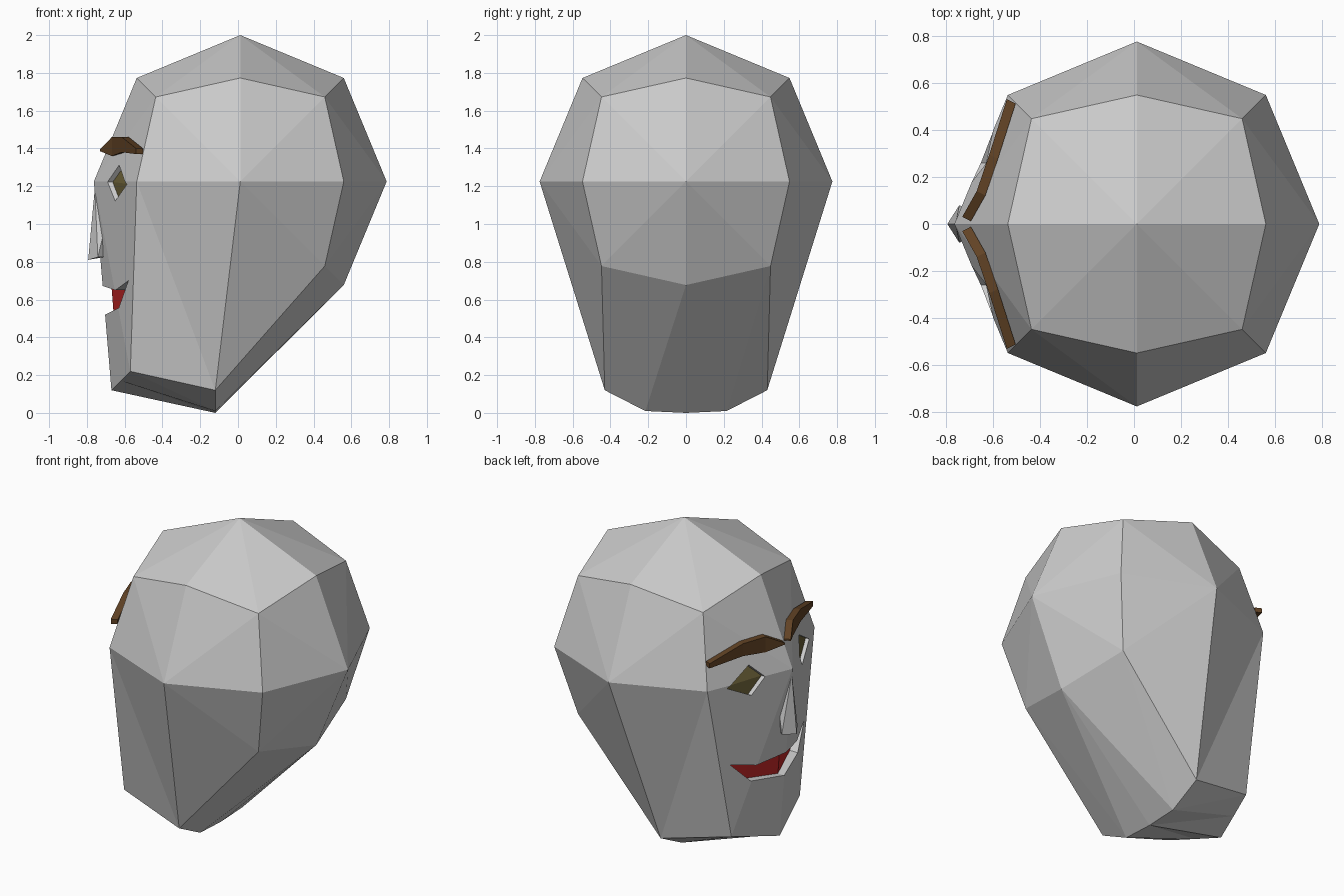
import bpy, bmesh
from mathutils import Vector

if "Cube" in bpy.data.objects:
    bpy.data.objects.remove(bpy.data.objects["Cube"])


def make_object(name, bm, colour=None):
    mesh = bpy.data.meshes.new(name)
    bm.to_mesh(mesh)
    bm.free()
    ob = bpy.data.objects.new(name, mesh)
    bpy.context.collection.objects.link(ob)
    if colour:
        mat = bpy.data.materials.new(name + "_colour")
        mat.diffuse_color = (*colour, 1)
        mat.use_nodes = True
        mat.node_tree.nodes["Principled BSDF"].inputs["Base Color"].default_value = mat.diffuse_color
        mesh.materials.append(mat)
    return ob


# Head: rounded cube whose underside is pulled down into a jaw
JAW = {(0, 1): (-.12, .43, .12), (0, .5): (-.12, .215, .01), (0, 0): (-.12, 0, 0),
       (-1, 1): (-.57, .35, .22), (-1, .5): (-.62, .177, .17), (-1, 0): (-.67, 0, .12)}
bm = bmesh.new()
bmesh.ops.create_cube(bm, size=2)
bmesh.ops.subdivide_edges(bm, edges=bm.edges[:], cuts=1, use_grid_fill=True)
across = [e for e in bm.edges
          if all(v.co.z < -.9 and v.co.x < .5 for v in e.verts)
          and abs(e.verts[0].co.x - e.verts[1].co.x) < .1]
bmesh.ops.subdivide_edges(bm, edges=across, cuts=1)
for v in bm.verts:
    key = (round(v.co.x), round(abs(v.co.y), 1))
    if v.co.z < -.9 and key in JAW:
        x, y, z = JAW[key]
        v.co = (x, y if v.co.y > 0 else -y, z)
    else:
        v.co = v.co.normalized() * .775 + Vector((.012, 0, 1.225))
bmesh.ops.triangulate(bm, faces=bm.faces[:])
bmesh.ops.recalc_face_normals(bm, faces=bm.faces[:])
head = make_object("head", bm)


def sheet(points, faces, shift):
    bm = bmesh.new()
    verts = [bm.verts.new((x + shift, y, z)) for x, y, z in points]
    for f in faces:
        face = bm.faces.new([verts[i] for i in f])
        face.normal_update()
        if face.normal.x > 0:
            face.normal_flip()
    return bm


def recess(name, points, faces, depth, colour):
    """Cut a hollow into the face and line its floor with a coloured sheet."""
    bm = sheet(points, faces, depth)
    ext = bmesh.ops.extrude_face_region(bm, geom=bm.faces[:], use_keep_orig=True)
    moved = [g for g in ext["geom"] if isinstance(g, bmesh.types.BMVert)]
    bmesh.ops.translate(bm, verts=moved, vec=(-.2, 0, 0))
    bmesh.ops.recalc_face_normals(bm, faces=bm.faces[:])
    cutter = make_object(name + "_cutter", bm)
    cutter.hide_render = True
    mod = head.modifiers.new(name, "BOOLEAN")
    mod.operation = "DIFFERENCE"
    mod.solver = "EXACT"
    mod.object = cutter
    bpy.context.view_layer.objects.active = head
    bpy.ops.object.modifier_apply(modifier=mod.name)
    bpy.data.objects.remove(cutter)
    make_object(name, sheet(points, faces, depth - .002), colour)


# Mouth: smile outline, corner to corner
upper = [(-.64, -.21, .65), (-.715, 0, .672), (-.64, .21, .65)]
lower = [(-.62, -.24, .555), (-.703, 0, .52), (-.62, .24, .555)]
mouth = [(-.577, -.38, .70)] + upper + [(-.577, .38, .70)] + lower[::-1]
recess("mouth", mouth, [(0, 1, 7), (1, 2, 6, 7), (2, 3, 5, 6), (3, 4, 5)],
       .047, (.55, .02, .02))

# Eyes: diamond hollows
eye = [(-.688, .176, 1.222), (-.624, .256, 1.312), (-.587, .42, 1.21), (-.65, .26, 1.122)]

# Eyebrows: x, y, top z, bottom z from the inner to the outer end
brow = [(-.73, .03, 1.395, 1.385), (-.668, .14, 1.46, 1.36),
        (-.615, .295, 1.46, 1.38), (-.54, .53, 1.40, 1.37)]

for side, s in (("left", 1), ("right", -1)):
    recess(side + "_eye", [(x, y * s, z) for x, y, z in eye],
           [(0, 1, 2), (0, 2, 3)], .027, (.15, .12, .04))
    bm = bmesh.new()
    rings = []
    for x, y, top, bottom in brow:
        rings.append([bm.verts.new((x + d, (y - d * .5) * s, z))
                      for d, z in ((0, top), (.037, top), (.037, bottom), (0, bottom))])
    for a, b in zip(rings, rings[1:]):
        for i in range(4):
            j = (i + 1) % 4
            bm.faces.new((a[i], a[j], b[j], b[i]))
    bm.faces.new(rings[0])
    bm.faces.new(rings[-1])
    bmesh.ops.recalc_face_normals(bm, faces=bm.faces[:])
    make_object(side + "_eyebrow", bm, (.12, .055, .018))

# Nose: faceted wedge on the midline
bm = bmesh.new()
for p in [(-.758, 0, 1.19), (-.793, 0, .81), (-.70, 0, .9)]:
    bm.verts.new(p)
for s in (1, -1):
    for x, y, z in [(-.742, .08, .825), (-.714, .063, .94), (-.71, .05, .825)]:
        bm.verts.new((x, y * s, z))
hull = bmesh.ops.convex_hull(bm, input=bm.verts[:])
loose = [v for v in bm.verts if not v.link_faces]
bmesh.ops.delete(bm, geom=loose, context="VERTS")
bmesh.ops.recalc_face_normals(bm, faces=bm.faces[:])
make_object("nose", bm)
